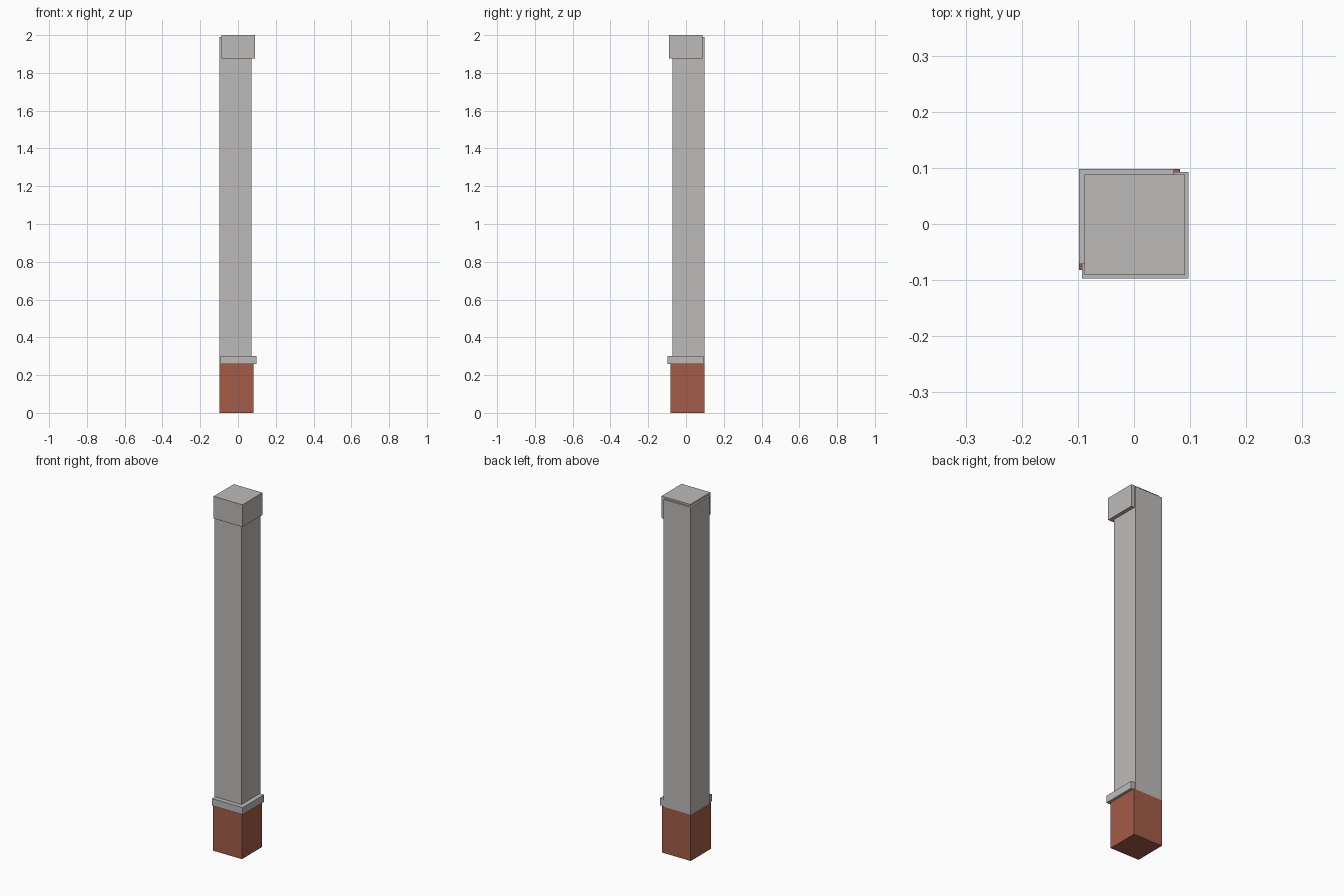
import bpy
import bmesh
from mathutils import Matrix, Vector

if "Cube" in bpy.data.objects:
    bpy.data.objects.remove(bpy.data.objects["Cube"])


def material(name, colour):
    m = bpy.data.materials.new(name)
    m.diffuse_color = (*colour, 1)
    m.use_nodes = True
    m.node_tree.nodes["Principled BSDF"].inputs["Base Color"].default_value = m.diffuse_color
    return m


GREY = material("stone grey", (0.51, 0.50, 0.485))
BRICK = material("brick red", (0.365, 0.107, 0.065))


def box(name, lo, hi, mat):
    """Box spanning two opposite corners."""
    lo, hi = Vector(lo), Vector(hi)
    bm = bmesh.new()
    bmesh.ops.create_cube(bm, size=1, matrix=Matrix.Translation((lo + hi) / 2)
                          @ Matrix.Diagonal((*(hi - lo), 1)))
    mesh = bpy.data.meshes.new(name)
    bm.to_mesh(mesh)
    bm.free()
    mesh.materials.append(mat)
    ob = bpy.data.objects.new(name, mesh)
    bpy.context.collection.objects.link(ob)
    return ob


# Each part is square in plan, slightly offset along the x/-y diagonal:
# name, left edge, right edge, bottom, top, material
parts = [
    ("brick_base", -0.098, 0.082, 0.0, 0.26, BRICK),
    ("base_band", -0.093, 0.097, 0.26, 0.30, GREY),
    ("shaft", -0.098, 0.071, 0.26, 1.99, GREY),
    ("cap", -0.088, 0.091, 1.875, 2.0, GREY),
]
for name, a, b, z0, z1, mat in parts:
    box(name, (a, -b, z0), (b, -a, z1), mat)
